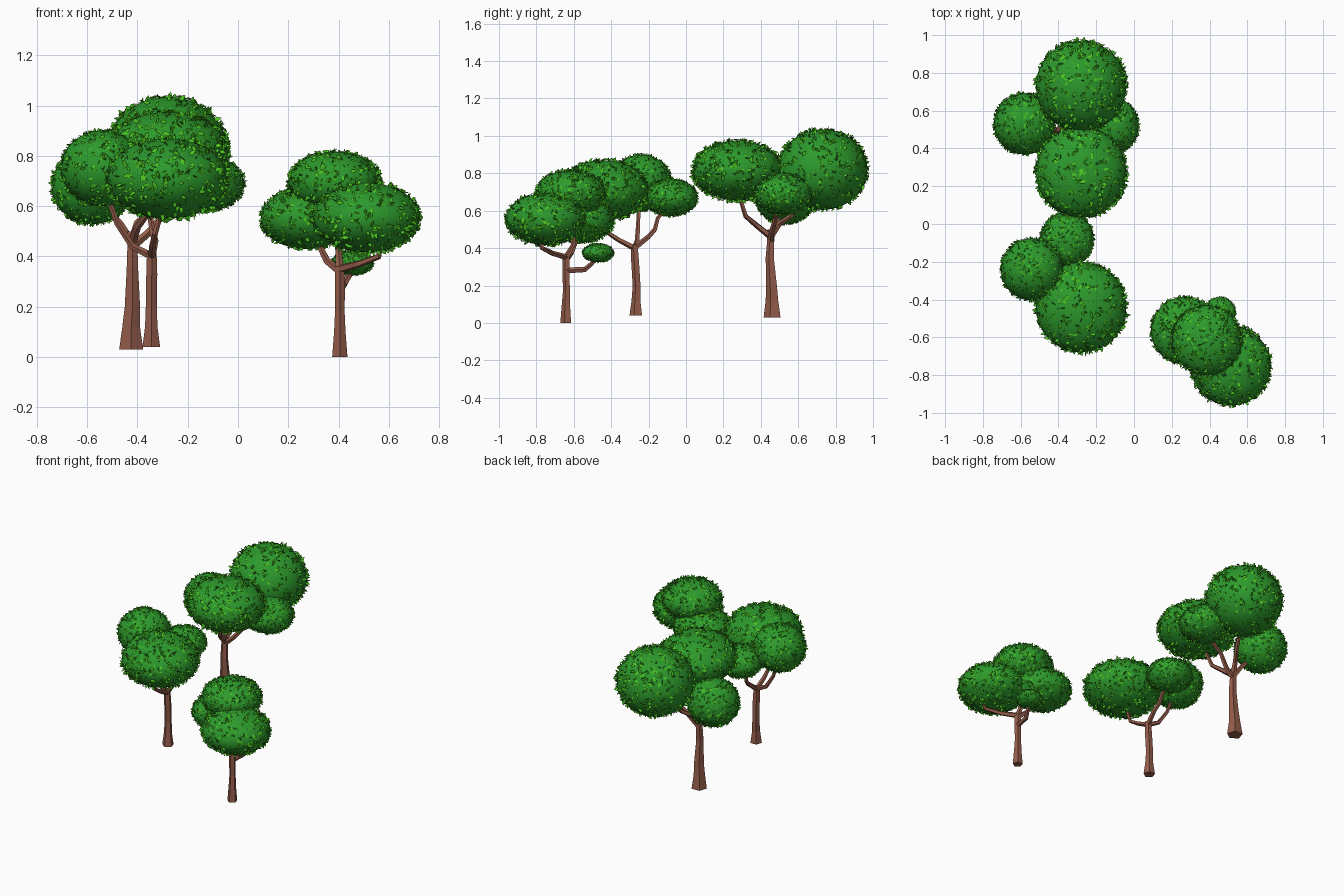
import bpy, bmesh, math, random
from mathutils import Vector, Matrix

if "Cube" in bpy.data.objects:
    bpy.data.objects.remove(bpy.data.objects["Cube"])

random.seed(4)


def material(name, rgb):
    m = bpy.data.materials.new(name)
    m.diffuse_color = (*rgb, 1)
    m.use_nodes = True
    m.node_tree.nodes["Principled BSDF"].inputs["Base Color"].default_value = m.diffuse_color
    return m


BARK = material("bark", (0.30, 0.11, 0.07))
CROWN = material("crown_green", (0.025, 0.32, 0.025))
LEAF = material("leaf_green", (0.07, 0.55, 0.015))


def add_object(name, bm, mat, smooth=False):
    me = bpy.data.meshes.new(name)
    for f in bm.faces:
        f.smooth = smooth
    bm.to_mesh(me)
    bm.free()
    me.materials.append(mat)
    ob = bpy.data.objects.new(name, me)
    bpy.context.collection.objects.link(ob)
    return ob


def tube(bm, path, radii, sides=5, flat=False):
    """Faceted tapering limb; flat keeps the rings horizontal."""
    pts = [Vector(p) for p in path]
    rings = []
    for i, (p, r) in enumerate(zip(pts, radii)):
        d = (pts[min(i + 1, len(pts) - 1)] - pts[max(i - 1, 0)]).normalized()
        if flat:
            d = Vector((0, 0, 1))
        q = Vector((0, 0, 1)).rotation_difference(d)
        rings.append([bm.verts.new(p + q @ Vector((
            r * math.cos(a), r * math.sin(a), 0)))
            for a in (math.tau * k / sides - math.pi / 2 for k in range(sides))])
    for a, b in zip(rings, rings[1:]):
        for k in range(sides):
            n = (k + 1) % sides
            bm.faces.new((a[k], a[n], b[n], b[k]))
    bm.faces.new(rings[0][::-1])
    bm.faces.new(rings[-1])


def wood(name, trunk, radii, branches, br):
    bm = bmesh.new()
    tube(bm, trunk, radii, flat=True)
    for path in branches:
        n = len(path)
        tube(bm, path, [br * (1 - 0.4 * i / (n - 1)) for i in range(n)])
    add_object(name, bm, BARK)


def crown(name, c, r, rz):
    # smooth flattened ball
    bm = bmesh.new()
    bmesh.ops.create_uvsphere(bm, u_segments=32, v_segments=18, radius=1)
    bmesh.ops.transform(bm, verts=bm.verts, matrix=Matrix.Translation(c)
                        @ Matrix.Diagonal((r, r, rz, 1)))
    add_object(name, bm, CROWN, True)
    # loose pointed leaves scattered over the ball
    outline = [(-.5, 0), (-.1, -.24), (.25, -.17), (.5, 0), (.25, .17), (-.1, .24)]
    bm = bmesh.new()
    for _ in range(750):
        n = Vector([random.gauss(0, 1) for _ in range(3)]).normalized()
        p = Vector(c) + Vector((n.x * r, n.y * r, n.z * rz))
        normal = Vector((n.x / r, n.y / r, n.z / rz)).normalized()
        axis = Vector([random.gauss(0, 1) for _ in range(3)]).normalized()
        side = axis.cross(normal + Vector([random.gauss(0, .6) for _ in range(3)])).normalized()
        s = r * random.uniform(0.09, 0.17)
        p += normal * s * 0.15
        bm.faces.new([bm.verts.new(p + axis * (u * s) + side * (v * s))
                      for u, v in outline])
    add_object(name + "_leaves", bm, LEAF)


# back tree
wood("back_tree_wood",
     [(-.425, .465, .03), (-.425, .463, .12), (-.42, .46, .2), (-.42, .45, .35),
      (-.42, .455, .44), (-.42, .455, .5)],
     [.05, .037, .032, .024, .021, .02],
     [[(-.42, .455, .46), (-.40, .38, .52), (-.36, .32, .57), (-.33, .28, .70)],
      [(-.42, .455, .46), (-.40, .50, .53), (-.36, .56, .57), (-.31, .66, .68)],
      [(-.42, .455, .45), (-.47, .48, .53), (-.53, .51, .60)],
      [(-.42, .455, .44), (-.36, .46, .49), (-.30, .48, .56), (-.17, .50, .64)]], .018)
crown("back_tree_crown_top", (-.28, .73, .82), .24, .215)
crown("back_tree_crown_front", (-.28, .275, .815), .24, .16)
crown("back_tree_crown_left", (-.58, .53, .68), .162, .152)
crown("back_tree_crown_right", (-.13, .52, .69), .155, .11)

# middle tree
wood("middle_tree_wood",
     [(-.345, -.265, .04), (-.345, -.265, .12), (-.345, -.262, .2),
      (-.343, -.27, .33), (-.343, -.275, .42)],
     [.037, .026, .023, .023, .02],
     [[(-.343, -.275, .40), (-.34, -.36, .445), (-.33, -.43, .49), (-.30, -.44, .60)],
      [(-.343, -.275, .40), (-.42, -.26, .44), (-.48, -.255, .53), (-.52, -.25, .64)],
      [(-.343, -.275, .40), (-.33, -.20, .46), (-.34, -.165, .50), (-.35, -.15, .56),
       (-.355, -.10, .62)]], .016)
crown("middle_tree_crown_front", (-.28, -.44, .71), .24, .16)
crown("middle_tree_crown_left", (-.54, -.24, .75), .165, .15)
crown("middle_tree_crown_back", (-.355, -.08, .67), .142, .098)

# front right tree
wood("front_tree_wood",
     [(.405, -.64, 0), (.405, -.64, .10), (.405, -.637, .18), (.405, -.64, .25),
      (.405, -.64, .36)],
     [.032, .024, .02, .021, .02],
     [[(.405, -.64, .35), (.48, -.71, .37), (.56, -.77, .40), (.57, -.78, .47)],
      [(.405, -.64, .34), (.355, -.61, .38), (.33, -.59, .43), (.31, -.58, .50)],
      [(.405, -.64, .35), (.40, -.60, .42), (.39, -.61, .60)],
      [(.405, -.64, .28), (.42, -.54, .285), (.44, -.50, .32), (.452, -.475, .36)]], .017)
crown("front_tree_crown_right", (.512, -.75, .555), .212, .138)
crown("front_tree_crown_top", (.385, -.615, .695), .185, .122)
crown("front_tree_crown_left", (.27, -.565, .55), .18, .12)
crown("front_tree_crown_small", (.455, -.47, .375), .083, .05)
